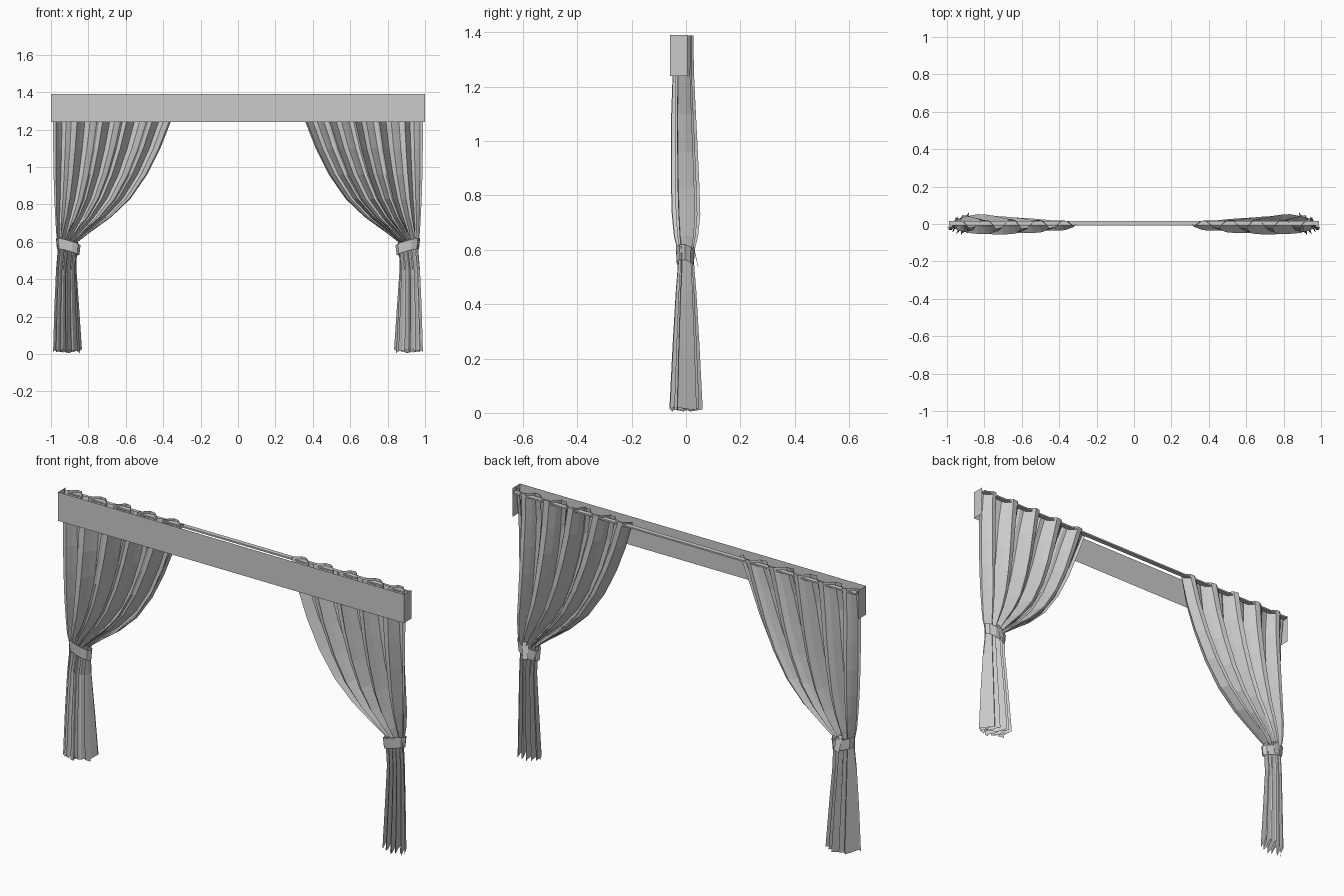
import bpy, bmesh, math, random
from mathutils import Matrix

old = bpy.data.objects.get("Cube")
if old:
    bpy.data.objects.remove(old, do_unlink=True)

grey = bpy.data.materials.new("light_grey_fabric")
grey.use_nodes = True
grey.diffuse_color = (0.6, 0.6, 0.6, 1)
grey.node_tree.nodes["Principled BSDF"].inputs["Base Color"].default_value = (0.6, 0.6, 0.6, 1)


def finish(name, bm, mirrored=False):
    """Turn a bmesh into a flat-shaded grey object, mirrored in x if asked."""
    if mirrored:
        bm.transform(Matrix.Diagonal((-1, 1, 1, 1)))
        bmesh.ops.reverse_faces(bm, faces=bm.faces)
    mesh = bpy.data.meshes.new(name)
    bm.to_mesh(mesh)
    bm.free()
    mesh.materials.append(grey)
    obj = bpy.data.objects.new(name, mesh)
    bpy.context.collection.objects.link(obj)


def grid(bm, rows, closed=False):
    """Skin a list of equally long point rows."""
    verts = [[bm.verts.new(p) for p in row] for row in rows]
    n = len(rows[0])
    for a, b in zip(verts, verts[1:]):
        for i in range(n if closed else n - 1):
            j = (i + 1) % n
            bm.faces.new((a[i], a[j], b[j], b[i]))


# Curtain outline: height, outer x, inner x, fold depth, y offset, fold slant
OUTLINE = [
    (1.388, 0.992, 0.31, 0.027, 0, 0), (1.24, 0.99, 0.36, 0.040, -0.010, 0),
    (1.10, 0.988, 0.415, 0.046, -0.009, 0), (0.96, 0.986, 0.485, 0.050, -0.006, 0),
    (0.83, 0.982, 0.575, 0.053, -0.003, 0), (0.73, 0.977, 0.68, 0.053, 0, 0),
    (0.65, 0.970, 0.79, 0.045, 0, 0.1), (0.60, 0.962, 0.855, 0.032, 0, 0.2),
    (0.55, 0.960, 0.860, 0.030, 0, 0.3), (0.45, 0.965, 0.866, 0.038, 0, 0.4),
    (0.25, 0.970, 0.855, 0.050, 0, 0.45), (0.02, 0.974, 0.842, 0.062, 0, 0.45),
]
# Share of the width taken by each pleat, from the outer edge inwards
PLEAT_WIDTHS = [0.17, 0.22, 0.20, 0.22, 0.19]
# One pleat: share of its width, depth
PLEAT = [(0, -0.9), (0.16, -0.8), (0.32, 0.3), (0.46, 1), (0.66, 0.85), (0.82, -0.2), (0.92, -1)]


def curtain(name, mirrored):
    rng = random.Random(7)
    folds, start = [], 0
    for width in PLEAT_WIDTHS:
        folds += [(start + width * t, d * rng.uniform(0.85, 1.0)) for t, d in PLEAT]
        start += width
    folds.append((1, -0.2))
    rows = []
    for z, outer, inner, amp, offset, slant in OUTLINE:
        row = []
        for u, depth in folds:
            fold = amp * depth * (0.65 + 0.35 * math.sin(math.pi * u))
            hem = rng.uniform(-0.018, 0.008) if z < 0.1 else 0
            row.append((outer + (inner - outer) * u - slant * fold, fold + offset, z + hem))
        rows.append(row)
    bm = bmesh.new()
    grid(bm, rows)
    finish(name, bm, mirrored)


def tie_back(name, mirrored):
    # Tilted band round the waist of the curtain
    bm = bmesh.new()
    rows = []
    for dz, grow in ((-0.028, 0.95), (0.028, 1.05)):
        row = []
        for k in range(10):
            a = math.tau * k / 10
            x = 0.063 * grow * math.cos(a)
            y = 0.034 * grow * math.sin(a)
            row.append((0.908 + x, y - 0.003, 0.573 + dz + 0.28 * x - 0.2 * y))
        rows.append(row)
    grid(bm, rows, closed=True)
    # Loose end hanging behind the band
    grid(bm, [[(0.89, 0.025, 0.615), (0.925, 0.027, 0.62)],
              [(0.885, 0.044, 0.54), (0.915, 0.046, 0.535)]])
    finish(name, bm, mirrored)


for label, mirrored in (("left", False), ("right", True)):
    curtain(label + "_curtain", mirrored)
    tie_back(label + "_tie_back", mirrored)

# Pelmet: thin front sheet with two returns, open at top, bottom and back
bm = bmesh.new()
plan = [(-1, 0.006), (-1, -0.058), (1, -0.058), (1, 0.006)]
grid(bm, [[(x, y, z) for x, y in plan] for z in (1.24, 1.39)])
finish("pelmet", bm)

# Flat curtain rail
bm = bmesh.new()
bmesh.ops.create_cube(bm, size=1, matrix=Matrix.Translation((0, 0.004, 1.372)) @ Matrix.Diagonal((1.98, 0.024, 0.008, 1)))
finish("curtain_rail", bm)
